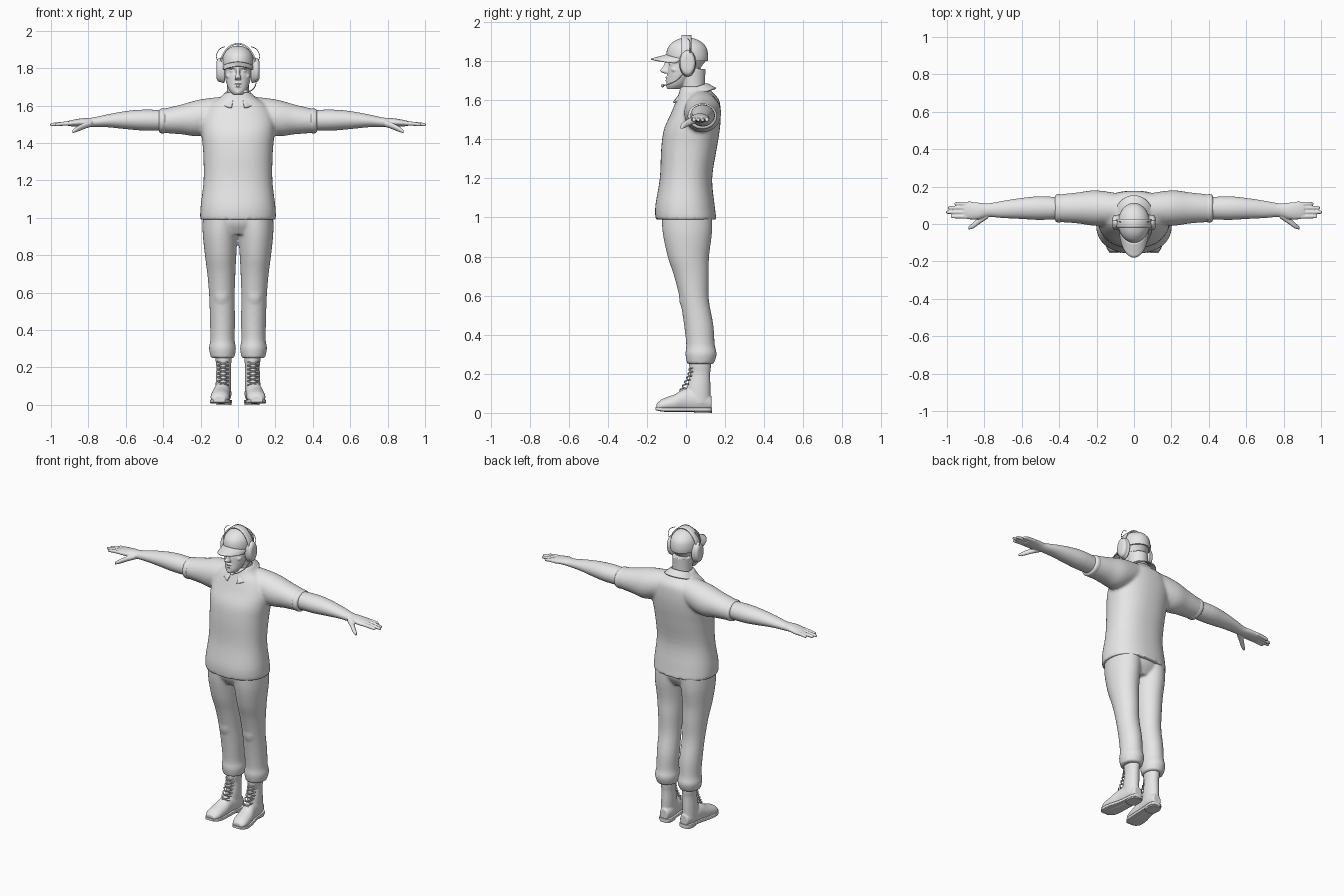
import bpy
import bmesh
from math import sin, cos, pi, radians, copysign
from mathutils import Matrix, Vector

default_cube = bpy.data.objects.get("Cube")
if default_cube:
    bpy.data.objects.remove(default_cube, do_unlink=True)

UNIT = 0.01  # all measurements below are in hundredths
SIDES = {"left": 1, "right": -1}

grey = bpy.data.materials.new("plain_grey")
grey.use_nodes = True
grey.diffuse_color = (0.8, 0.8, 0.8, 1)
grey.node_tree.nodes["Principled BSDF"].inputs["Base Color"].default_value = grey.diffuse_color


def spline(rows, steps):
    """Smoothly interpolate between rows of numbers."""
    rows = [Vector(row) for row in rows]
    result = []
    for i in range(len(rows) - 1):
        before, start = rows[max(i - 1, 0)], rows[i]
        end, after = rows[i + 1], rows[min(i + 2, len(rows) - 1)]
        for k in range(steps):
            t = k / steps
            m, n = (end - before) / 2, (after - start) / 2
            result.append(start + m * t + (3 * (end - start) - 2 * m - n) * t * t
                          + (2 * (start - end) + m + n) * t * t * t)
    return result + [rows[-1]]


def loft(bm, axis, rings, side=1, power=2, segments=32, steps=4):
    """Skin rings of (position, centre a, centre b, radius a, radius b)."""
    loops = []
    for pos, a, b, ra, rb in spline(rings, steps):
        loop = []
        for k in range(segments):
            c, s = cos(2 * pi * k / segments), sin(2 * pi * k / segments)
            p = a + ra * copysign(abs(c) ** (2 / power), c)
            q = b + rb * copysign(abs(s) ** (2 / power), s)
            x, y, z = {"x": (pos, p, q), "y": (p, pos, q), "z": (p, q, pos)}[axis]
            loop.append(bm.verts.new((x * side * UNIT, y * UNIT, z * UNIT)))
        loops.append(loop)
    for lower, upper in zip(loops, loops[1:]):
        for k in range(segments):
            j = (k + 1) % segments
            bm.faces.new((lower[k], lower[j], upper[j], upper[k]))
    bm.faces.new(loops[0])
    bm.faces.new(loops[-1])


def blob(bm, centre, radii):
    place = Matrix.Translation(Vector(centre) * UNIT) @ Matrix.Diagonal((*(Vector(radii) * UNIT), 1))
    bmesh.ops.create_uvsphere(bm, u_segments=24, v_segments=16, radius=1, matrix=place)


def finish(name, bm, voxel=0, relax=3, thickness=0):
    """Turn the bmesh into an object; a voxel size fuses its volumes."""
    bmesh.ops.recalc_face_normals(bm, faces=bm.faces)
    mesh = bpy.data.meshes.new(name)
    bm.to_mesh(mesh)
    bm.free()
    mesh.materials.append(grey)
    mesh.shade_smooth()
    mesh.set_sharp_from_angle(angle=radians(50))
    obj = bpy.data.objects.new(name, mesh)
    bpy.context.collection.objects.link(obj)
    if voxel:
        fuse = obj.modifiers.new("fuse", "REMESH")
        fuse.mode = "VOXEL"
        fuse.voxel_size = voxel * UNIT
        fuse.use_smooth_shade = True
        soften = obj.modifiers.new("soften", "SMOOTH")
        soften.iterations = relax
    if thickness:
        solid = obj.modifiers.new("thickness", "SOLIDIFY")
        solid.thickness = thickness * UNIT
        solid.offset = 0
    return obj


def sheet(name, surface, columns, rows, thickness):
    """Grid surface from a function of u and v, given thickness."""
    bm = bmesh.new()
    grid = [[bm.verts.new(Vector(surface(i / columns, j / rows)) * UNIT)
             for j in range(rows + 1)] for i in range(columns + 1)]
    for i in range(columns):
        for j in range(rows):
            bm.faces.new((grid[i][j], grid[i + 1][j], grid[i + 1][j + 1], grid[i][j + 1]))
    finish(name, bm, thickness=thickness)


def wire(name, points, radius, side=1):
    curve = bpy.data.curves.new(name, "CURVE")
    curve.dimensions = "3D"
    curve.bevel_depth = radius * UNIT
    curve.bevel_resolution = 2
    curve.use_fill_caps = True
    path = spline(points, 5)
    line = curve.splines.new("POLY")
    line.points.add(len(path) - 1)
    for point, (x, y, z) in zip(line.points, path):
        point.co = (x * side * UNIT, y * UNIT, z * UNIT, 1)
    curve.materials.append(grey)
    bpy.context.collection.objects.link(bpy.data.objects.new(name, curve))


# Shirt: torso fused with both sleeves
bm = bmesh.new()
loft(bm, "z", [(99, 0, 0, 20.3, 15.6), (106, 0, -.5, 20, 15.2), (120, 0, 0, 18.4, 13.4),
               (135, 0, 1.5, 18.6, 14.2), (145, 0, 3, 19.5, 14.3), (153, 0, 5, 19.5, 12.8),
               (160, 0, 6, 16, 11), (164, 0, 5, 10, 8.5), (167, 0, 4, 7, 7)], power=2.3, segments=48)
for side in SIDES.values():
    loft(bm, "x", [(6, 8, 157, 8, 8), (20, 8.5, 153.5, 9.5, 9.8),
                   (30, 8.6, 152.6, 8.3, 8), (41, 8.4, 151.7, 7.3, 6.3)], side)
finish("shirt", bm, 0.9, 5)


# Shirt collar, open at the front
def collar(u, v):
    a = radians(20 + 320 * u)
    front = (1 + cos(a)) / 2
    return ((6.6 + 3.6 * v) * sin(a), 4 - (6.6 + 4.6 * v) * cos(a),
            168.5 - 4.5 * front - v * (2.5 + 3 * front))


sheet("collar", collar, 40, 5, 0.7)

# Trousers: pelvis, legs, gathered cuffs and knee pads
bm = bmesh.new()
loft(bm, "z", [(104, 0, .5, 18, 13), (97, 0, .5, 18, 12.5), (91, 0, .5, 14, 9)])
for side in SIDES.values():
    loft(bm, "z", [(102, 9, .5, 9.8, 13), (92, 9.5, .7, 9.4, 12.6), (80, 9.3, 1.2, 8.4, 10.6),
                   (70, 8.9, 2.8, 7.5, 8.9), (58, 8.6, 4.3, 6.8, 7.4), (45, 8.3, 6.5, 6.7, 7.5),
                   (35, 8.3, 7.4, 6.5, 7.3), (30, 8.3, 7.7, 7.2, 8), (25, 8.2, 7.4, 6.2, 6.8)], side)
    blob(bm, (8.7 * side, -.2, 60), (4.6, 3.4, 8))
finish("trousers", bm, 0.8, 3)

# Head: skull, jaw, neck and face features
bm = bmesh.new()
loft(bm, "z", [(157, 0, 5, 6.5, 6.5), (166, 0, 3.8, 5.9, 6), (176, 0, 3, 6.2, 7)])
loft(bm, "z", [(165.6, 0, -6.3, 2.4, 3), (168, 0, -4.8, 4.6, 5.2), (172, 0, -3, 6.2, 6.6),
               (176, 0, -1.2, 7.1, 8.2), (178.6, 0, 0, 7.4, 8.9), (181, 0, .4, 7.7, 10),
               (187, 0, .6, 7.2, 9.2), (190, 0, .6, 4, 5)])
loft(bm, "z", [(181, 0, -9, .9, 1), (177, 0, -9.9, 1, 2), (175, 0, -10.5, 1.7, 2.8),
               (173.7, 0, -9.6, 1.6, 1.7)])
blob(bm, (0, -8.4, 167.3), (2, 1.8, 1.6))
for height, width in ((171.7, 2.4), (170.1, 2.1)):
    blob(bm, (0, -8.6, height), (width, 2, .7))
for side in SIDES.values():
    blob(bm, (3.2 * side, -8, 180.4), (2.8, 1.9, .8))
    blob(bm, (2.9 * side, -7.4, 178.4), (1.4, 1.2, .8))
    blob(bm, (4.4 * side, -5.6, 175.6), (2, 2, 1.6))
finish("head", bm, 0.35, 2)

# Cap with a curved peak
bm = bmesh.new()
loft(bm, "z", [(180, 0, .8, 8.2, 10.3), (183, 0, .6, 8.5, 10.7), (187, 0, .6, 7.8, 9.8),
               (190, 0, .6, 5.6, 7), (191.6, 0, .6, 2.8, 3.4), (192, 0, .6, .3, .3)])
finish("cap", bm)


def peak(u, v):
    a = radians(150 * (u - .5))
    return ((8.3 - .5 * v) * sin(a), .7 - 10.4 * cos(a) - 8.2 * v * cos(a) ** 0.7,
            183.2 - 2.2 * v - 2.2 * sin(a) ** 2)


sheet("cap_peak", peak, 28, 6, 0.6)


# Headset: band, ear cups, cable loops, boom and microphone
def band(u, v):
    a = pi * u
    return (9.6 * cos(a), 5 * v - 2.2, 180 + 13 * sin(a))


sheet("headset_band", band, 36, 3, 0.8)
for label, side in SIDES.items():
    bm = bmesh.new()
    loft(bm, "x", [(7, .8, 179, 3.5, 6), (7.6, .8, 179, 4.3, 7), (9, .8, 179, 4, 6.6),
                   (10.4, .8, 179, 3.9, 6.2), (11.4, .8, 179, 2.8, 4.6), (11.6, .8, 179, .4, .6)], side)
    finish(label + "_ear_cup", bm)
    wire(label + "_headset_cable", [(10.5, 2, 183), (11.6, 2, 186.5), (10, 2, 190), (7, 1, 191.5)], .2, side)
wire("microphone_boom", [(10, -1, 174), (9, -5, 170), (7, -9.5, 168), (4.5, -12, 167.5)], .3)
bm = bmesh.new()
blob(bm, (4, -12, 167.5), (1.3, .9, .9))
finish("microphone", bm)

for label, side in SIDES.items():
    # Bare forearm and hand with fingers and thumb
    bm = bmesh.new()
    loft(bm, "x", [(36, 8.4, 152, 5.6, 5.4), (50, 8.5, 152.2, 6.3, 5.6), (60, 8.3, 152.2, 5.6, 4.8),
                   (70, 7.8, 151.8, 4.6, 3.4), (78, 7.4, 151, 3.6, 2.5), (83, 7, 151, 4.4, 2.2),
                   (88, 7.2, 150.6, 4.7, 1.8), (91, 7.5, 150.4, 4.2, 1.3)], side)
    for y, tip in ((4, 98), (6.3, 100.4), (8.6, 99.4), (10.8, 96)):
        loft(bm, "x", [(87, y, 150.6, 1.2, 1.2), (93, y, 150.3, 1.05, 1.1),
                       (tip - .8, y, 149.8, .9, .9), (tip, y, 149.7, .5, .5)], side, segments=16)
    loft(bm, "x", [(78, 5, 150.6, 2, 1.8), (82, 2.4, 149.2, 2, 1.7), (86, -.8, 147.4, 1.6, 1.5),
                   (88.6, -2.2, 146, .8, .8)], side, segments=16)
    finish(label + "_arm", bm, 0.38, 2)

    # Rolled sleeve edge
    bm = bmesh.new()
    loft(bm, "x", [(38.6, 8.4, 151.8, 6.8, 6), (39.4, 8.4, 151.8, 7.5, 6.6),
                   (41.4, 8.4, 151.7, 7.4, 6.5), (42.2, 8.4, 151.7, 6.4, 5.8)], side)
    finish(label + "_sleeve_cuff", bm)

    # Boot upper with padded collar
    bm = bmesh.new()
    loft(bm, "z", [(27, 7.7, 7.2, 4.2, 5.4), (24, 7.7, 7.2, 4.3, 5.6), (20, 7.7, 7.2, 3.9, 5.2),
                   (13, 7.8, 6.5, 4.1, 6), (5, 8, 6, 4, 6.4)], side)
    loft(bm, "y", [(13, 7.4, 5, 2.8, 3.6), (8, 7.6, 6, 4.1, 5.5), (0, 8.5, 6.4, 4.4, 6),
                   (-6, 9.3, 4.9, 5, 4.5), (-12, 9.8, 3.9, 4.8, 3.3), (-15, 10, 3, 3, 1.8)], side)
    finish(label + "_boot", bm, 0.5, 3)

    # Sole and heel block
    bm = bmesh.new()
    loft(bm, "y", [(13.4, 7.4, 1.7, 2.6, 1), (11, 7.4, 1.7, 4.2, 1), (3, 8, 1.7, 4.3, 1),
                   (-6, 9.3, 1.7, 5.3, 1), (-12, 9.8, 1.8, 5.1, 1), (-15.5, 10, 2.2, 3, .8)], side, 8)
    loft(bm, "z", [(0, 7.5, 8.6, 4, 4.6), (2, 7.5, 8.6, 4.1, 4.7)], side, 3, steps=1)
    finish(label + "_sole", bm)

    # Criss-cross laces down the front of the boot
    for k in range(6):
        z = 10.5 + 2.1 * k
        y = 1.4 - 4.6 * (1 - k / 5) ** 1.5
        for way in (1, -1):
            wire(f"{label}_lace", [(8 - 3 * way, y + 2, z), (8 - 1.5 * way, y + .3, z + .5),
                                   (8 + 1.5 * way, y + .3, z + 1.5), (8 + 3 * way, y + 2, z + 2)], .35, side)
